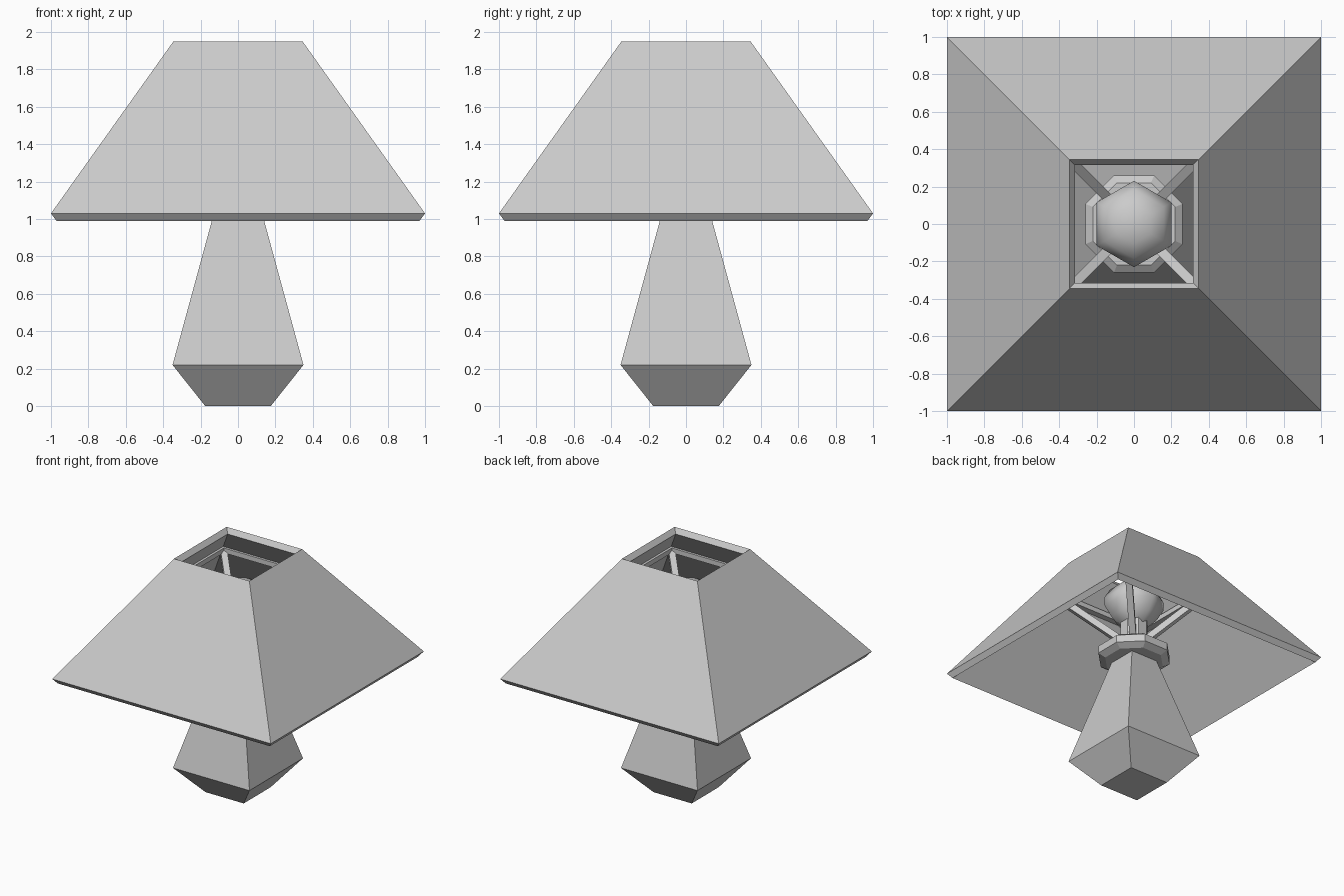
import bpy, bmesh
from math import pi, cos, sin
from mathutils import Vector

if "Cube" in bpy.data.objects:
    bpy.data.objects.remove(bpy.data.objects["Cube"])


def finish(name, bm):
    bmesh.ops.remove_doubles(bm, verts=bm.verts, dist=1e-5)
    bmesh.ops.recalc_face_normals(bm, faces=bm.faces)
    mesh = bpy.data.meshes.new(name)
    bm.to_mesh(mesh)
    bm.free()
    ob = bpy.data.objects.new(name, mesh)
    bpy.context.collection.objects.link(ob)
    return ob


def lathe(name, profile, sides, closed=False):
    """Spin (half width, z) points into an n-sided solid, or a hollow ring if closed."""
    bm = bmesh.new()
    rings = []
    for r, z in profile:
        k = r / cos(pi / sides)
        angles = [(2 * i + 1) * pi / sides for i in range(sides)]
        rings.append([bm.verts.new((k * cos(a), k * sin(a), z)) for a in angles])
    pairs = list(zip(rings, rings[1:]))
    if closed:
        pairs.append((rings[-1], rings[0]))
    for a, b in pairs:
        for i in range(sides):
            j = (i + 1) % sides
            bm.faces.new((a[i], a[j], b[j], b[i]))
    if not closed:
        for ring, point in ((rings[0], profile[0]), (rings[-1], profile[-1])):
            if point[0] > 0.001:
                bm.faces.new(ring)
    return finish(name, bm)


def bar(name, start, end, size):
    """Square bar between two points."""
    a, b = Vector(start), Vector(end)
    bm = bmesh.new()
    bmesh.ops.create_cube(bm, size=1)
    bmesh.ops.scale(bm, vec=(size, size, (b - a).length), verts=bm.verts)
    ob = finish(name, bm)
    ob.location = (a + b) / 2
    ob.rotation_euler = (b - a).to_track_quat('Z', 'Y').to_euler()
    return ob


# Square tapered foot and stem
lathe("lamp_base", [(0.175, 0), (0.35, 0.22), (0.11, 1.10)], 4)

# Octagonal collar and socket above the stem
lathe("collar", [(0.21, 1.06), (0.26, 1.09), (0.26, 1.15), (0.22, 1.18)], 8)
lathe("socket", [(0.10, 1.17), (0.10, 1.40)], 8)

# Smooth six-sided bulb
bulb = lathe("bulb", [(0.08, 1.36), (0.15, 1.44), (0.195, 1.53), (0.2, 1.59),
                      (0.16, 1.67), (0.09, 1.715), (0, 1.73)], 6)
bulb.data.shade_smooth()

# Hollow shade with a thick wall and slanted rims
lathe("shade", [(1.0, 1.03), (0.345, 1.95), (0.315, 1.91), (0.97, 0.99)], 4, closed=True)

# Square frame against the inside of the shade, and its four diagonal struts
lathe("shade_frame", [(0.485, 1.68), (0.455, 1.72), (0.43, 1.72), (0.43, 1.68)], 4, closed=True)
for i, (sx, sy) in enumerate([(1, 1), (-1, 1), (-1, -1), (1, -1)]):
    bar(f"shade_strut_{i + 1}", (0.06 * sx, 0.06 * sy, 1.24),
        (0.455 * sx, 0.455 * sy, 1.70), 0.05)
